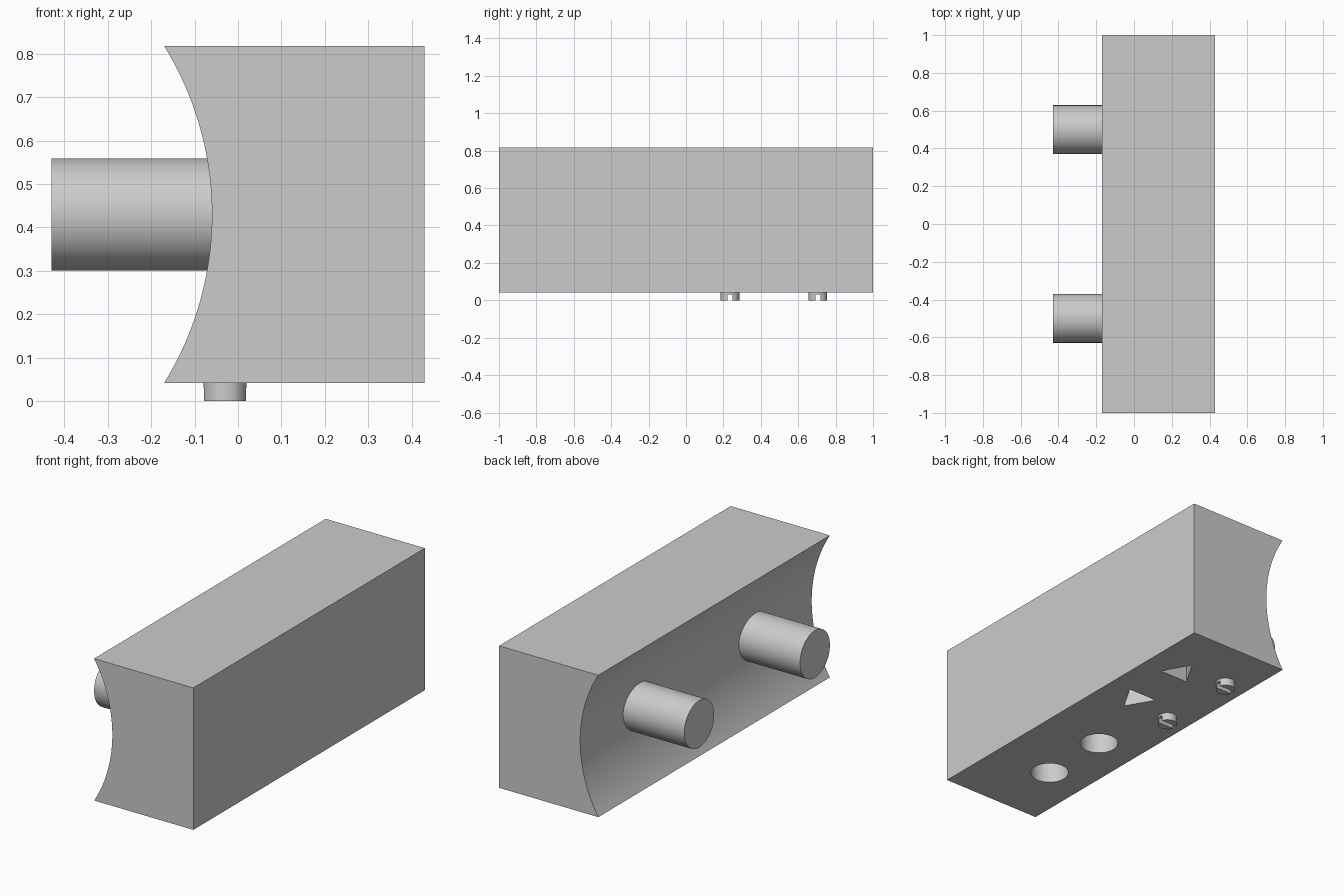
import bpy, math
from mathutils import Matrix

cube = bpy.data.objects.get("Cube")
if cube:
    bpy.data.objects.remove(cube, do_unlink=True)

grey = bpy.data.materials.new("plain grey")
grey.use_nodes = True
grey.diffuse_color = (0.6, 0.6, 0.6, 1)
grey.node_tree.nodes["Principled BSDF"].inputs["Base Color"].default_value = (0.6, 0.6, 0.6, 1)

BOTTOM, TOP = 0.042, 0.818
MID = (BOTTOM + TOP) / 2


def prism(name, outline, length, matrix):
    """Extrude a 2D outline along local z, then place it."""
    n = len(outline)
    verts = [(x, y, z) for z in (0, length) for x, y in outline]
    faces = [tuple(reversed(range(n))), tuple(range(n, 2 * n))]
    faces += [(i, (i + 1) % n, n + (i + 1) % n, n + i) for i in range(n)]
    mesh = bpy.data.meshes.new(name)
    mesh.from_pydata(verts, [], faces)
    mesh.transform(matrix)
    mesh.materials.append(grey)
    obj = bpy.data.objects.new(name, mesh)
    bpy.context.collection.objects.link(obj)
    return obj


def ring(radius, sides, turn=0.0):
    return [(radius * math.cos(turn + math.tau * i / sides),
             radius * math.sin(turn + math.tau * i / sides)) for i in range(sides)]


def activate(obj):
    bpy.ops.object.select_all(action='DESELECT')
    obj.select_set(True)
    bpy.context.view_layer.objects.active = obj


def cut(obj, cutters):
    """Subtract each cutter and discard it."""
    activate(obj)
    for cutter in cutters:
        cutter.hide_render = True
        mod = obj.modifiers.new("cut", 'BOOLEAN')
        mod.operation, mod.solver, mod.object = 'DIFFERENCE', 'EXACT', cutter
        bpy.ops.object.modifier_apply(modifier=mod.name)
        bpy.data.objects.remove(cutter, do_unlink=True)


def smooth(obj):
    activate(obj)
    bpy.ops.object.shade_smooth_by_angle(angle=math.radians(30))


# Block: rectangle with a concave arc on the peg side, extruded front to back
half, sag = (TOP - BOTTOM) / 2, 0.11
radius = (half ** 2 + sag ** 2) / (2 * sag)
sweep = math.asin(half / radius)
arc_x = -0.06 - radius
profile = [(0.43, BOTTOM), (0.43, TOP)]
for i in range(41):
    a = sweep * (1 - i / 20)
    profile.append((arc_x + radius * math.cos(a), MID + radius * math.sin(a)))
upright = Matrix.Translation((0, 1, 0)) @ Matrix.Rotation(math.pi / 2, 4, 'X')
block = prism("block", profile, 2, upright)

# Sockets in the underside: two round, two triangular pointing apart
sockets = [prism("round_socket", ring(0.098, 48), 0.35, Matrix.Translation((0.07, y, 0)))
           for y in (-0.6, -0.2)]
for y, turn in ((0.283, -math.pi / 2), (0.633, math.pi / 2)):
    sockets.append(prism("triangle_socket", ring(0.1, 3, turn), 0.35,
                         Matrix.Translation((0.22, y, 0))))
cut(block, sockets)
smooth(block)

# Pegs standing out of the concave side
for name, y in (("front_peg", -0.5), ("back_peg", 0.5)):
    place = Matrix.Translation((-0.43, y, MID)) @ Matrix.Rotation(math.pi / 2, 4, 'Y')
    smooth(prism(name, ring(0.129, 64), 0.4, place))

# Slotted screw heads under the block
slot = [(-0.1, -0.013), (0.1, -0.013), (0.1, 0.013), (-0.1, 0.013)]
for name, y in (("front_screw", 0.235), ("back_screw", 0.705)):
    screw = prism(name, ring(0.05, 40), BOTTOM + 0.01, Matrix.Translation((-0.03, y, 0)))
    cut(screw, [prism("slot", slot, 0.04, Matrix.Translation((-0.03, y, -0.01)))])
    smooth(screw)
